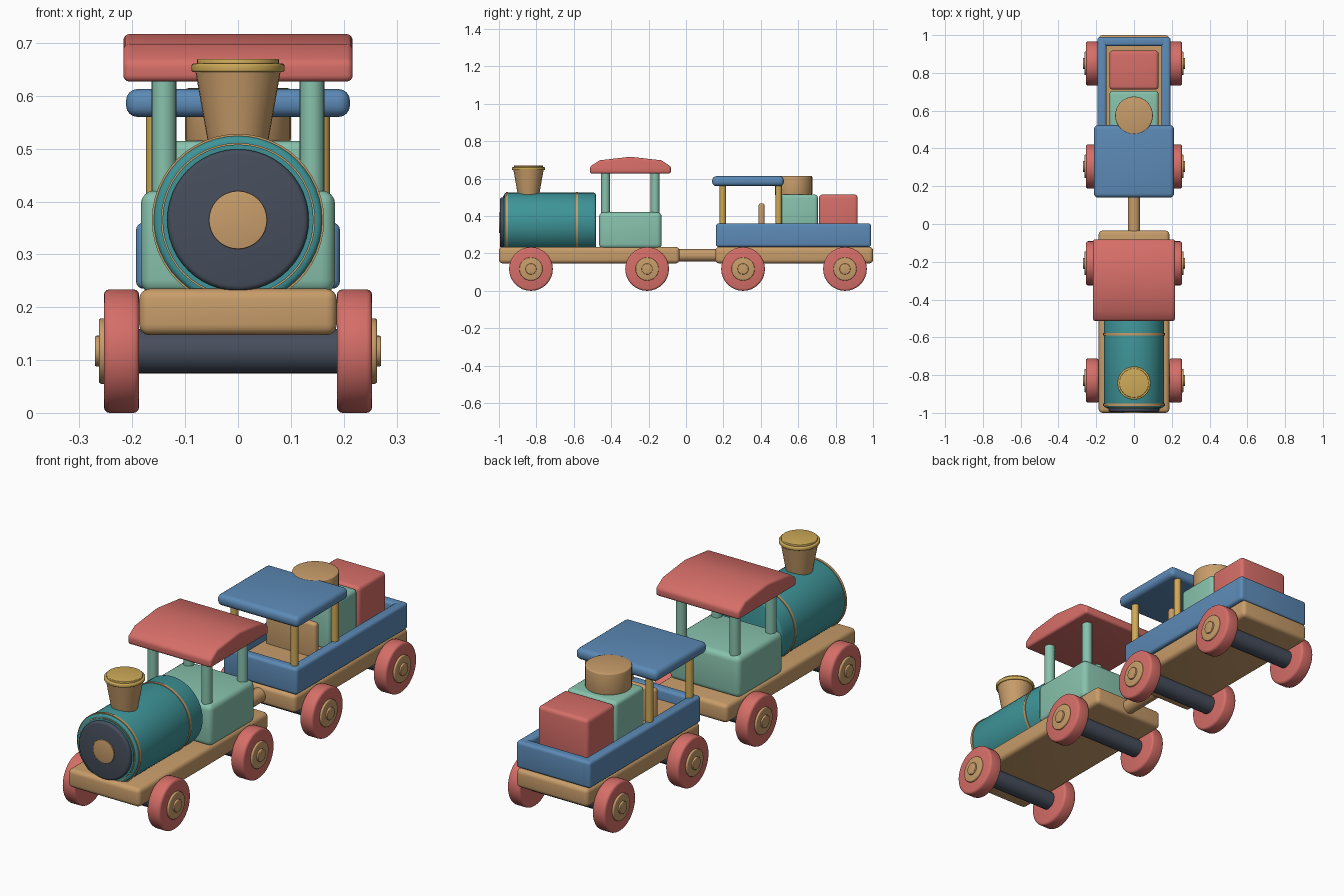
import bpy, bmesh, math
from mathutils import Matrix, Vector

if "Cube" in bpy.data.objects:
    bpy.data.objects.remove(bpy.data.objects["Cube"], do_unlink=True)


def material(name, r, g, b):
    lin = [(c / 255 / 12.92) if c < 11 else ((c / 255 + 0.055) / 1.055) ** 2.4 for c in (r, g, b)]
    m = bpy.data.materials.new(name)
    m.use_nodes = True
    m.diffuse_color = (*lin, 1)
    m.node_tree.nodes["Principled BSDF"].inputs["Base Color"].default_value = (*lin, 1)
    return m


RED = material("coral red", 214, 110, 104)
TEAL = material("teal", 62, 148, 152)
MINT = material("mint green", 136, 194, 173)
BLUE = material("soft blue", 92, 138, 182)
WOOD = material("natural wood", 200, 157, 106)
GOLD = material("golden yellow", 206, 170, 88)
DARK = material("charcoal", 70, 78, 92)


def finish(name, bm, mat, bevel=0, segments=4):
    """Round the hard edges, then make a smooth-by-angle object."""
    bmesh.ops.recalc_face_normals(bm, faces=bm.faces)
    if bevel:
        hard = [e for e in bm.edges if e.calc_face_angle(0) > 0.8]
        bmesh.ops.bevel(bm, geom=hard, offset=bevel, segments=segments,
                        profile=0.5, affect='EDGES', clamp_overlap=True)
    mesh = bpy.data.meshes.new(name)
    bm.to_mesh(mesh)
    bm.free()
    mesh.materials.append(mat)
    ob = bpy.data.objects.new(name, mesh)
    bpy.context.collection.objects.link(ob)
    bpy.ops.object.select_all(action='DESELECT')
    ob.select_set(True)
    bpy.context.view_layer.objects.active = ob
    bpy.ops.object.shade_smooth_by_angle(angle=math.radians(32))
    return ob


def box(name, mat, x, y, z, bevel=0.02):
    """Rounded box from (min, max) ranges."""
    bm = bmesh.new()
    bmesh.ops.create_cube(bm, size=1)
    for v in bm.verts:
        v.co = Vector([(a + b) / 2 + c * (b - a) for c, (a, b) in zip(v.co, (x, y, z))])
    return finish(name, bm, mat, bevel)


TURN = {'X': Matrix.Rotation(math.pi / 2, 4, 'Y'),
        'Y': Matrix.Rotation(-math.pi / 2, 4, 'X'),
        'Z': Matrix.Identity(4)}


def rod(name, mat, axis, centre, span, r1, r2=None, bevel=0, sides=32, segments=3):
    """Cylinder or cone along an axis, spanning (start, end) on it."""
    bm = bmesh.new()
    bmesh.ops.create_cone(bm, cap_ends=True, segments=sides, radius1=r1,
                          radius2=r1 if r2 is None else r2, depth=span[1] - span[0])
    place = list(centre)
    place['XYZ'.index(axis)] = sum(span) / 2
    bm.transform(Matrix.Translation(place) @ TURN[axis])
    return finish(name, bm, mat, bevel, segments)


# Chassis boards and coupling
box("engine_base", WOOD, (-.187, .187), (-1, -.035), (.147, .235))
box("wagon_base", WOOD, (-.187, .187), (.157, 1), (.147, .235))
rod("coupling_rod", WOOD, 'Y', (0, 0, .19), (-.08, .2), .033)

# Axles and wheels
AXLE_Z = .117
for label, y in (("engine_front", -.829), ("engine_rear", -.208),
                 ("wagon_front", .305), ("wagon_rear", .85)):
    rod(label + "_axle", DARK, 'X', (0, y, AXLE_Z), (-.2, .2), .042)
    for side, s in (("left", 1), ("right", -1)):
        at = (0, y, AXLE_Z)
        for part, mat, a, b, r, bev in (("wheel", RED, .187, .254, AXLE_Z, .011),
                                        ("hub", WOOD, .24, .263, .062, .004),
                                        ("hub_cap", WOOD, .25, .271, .029, .003)):
            rod(f"{label}_{part}_{side}", mat, 'X', at, sorted((s * a, s * b)), r, bevel=bev)

# Boiler, bands and front door
BOILER = (0, 0, .365)
rod("boiler", TEAL, 'Y', BOILER, (-.972, -.482), .16, bevel=.012, sides=48)
for label, y in (("front", -.957), ("rear", -.583)):
    rod("boiler_band_" + label, WOOD, 'Y', BOILER, (y - .006, y + .006), .163, sides=48)
rod("door_ring", WOOD, 'Y', BOILER, (-.975, -.96), .146, sides=48)
rod("door_trim", TEAL, 'Y', BOILER, (-.978, -.96), .143, sides=48)
rod("boiler_door", DARK, 'Y', BOILER, (-.995, -.95), .134, bevel=.01, sides=48)
rod("door_knob", WOOD, 'Y', BOILER, (-1, -.97), .055, bevel=.002)

# Chimney
STACK = (0, -.842, 0)
rod("chimney", WOOD, 'Z', STACK, (.49, .648), .053, .081)
rod("chimney_cap", GOLD, 'Z', STACK, (.645, .661), .088, bevel=.004)
rod("chimney_lid", GOLD, 'Z', STACK, (.655, .67), .078, bevel=.003)

# Cab body and posts
box("cab", MINT, (-.184, .184), (-.465, -.13), (.225, .421), .026)
for side, x in (("left", .14), ("right", -.14)):
    for label, y in (("front", -.43), ("rear", -.165)):
        rod(f"cab_post_{label}_{side}", MINT, 'Z', (x, y, 0), (.4, .65), .0235, sides=20)

# Arched cab roof, extruded across the width from a mirrored profile
half = [(.216, .627), (.216, .665), (.165, .698), (0, .717)]
outline = half + [(-y, z) for y, z in reversed(half[:-1])]
bm = bmesh.new()
ends = []
for x in (-.217, .217):
    ends.append([bm.verts.new((x, y - .297, z)) for y, z in outline])
    bm.faces.new(ends[-1])
for i in range(len(outline)):
    j = (i + 1) % len(outline)
    bm.faces.new((ends[0][i], ends[0][j], ends[1][j], ends[1][i]))
finish("cab_roof", bm, RED, .012)

# Wagon tray: walls around a raised wooden floor
WALL_Z = (.235, .36)
for side, s in (("left", 1), ("right", -1)):
    box("tray_wall_" + side, BLUE, sorted((s * .145, s * .193)), (.16, .99), WALL_Z, .014)
for label, a, b in (("front", .16, .208), ("rear", .942, .99)):
    box("tray_wall_" + label, BLUE, (-.193, .193), (a, b), WALL_Z, .014)
box("tray_floor", WOOD, (-.15, .15), (.2, .95), (.23, .31), 0)
box("seat_back", WOOD, (-.13, .13), (.388, .42), (.29, .468), .013)

# Wagon canopy
for side, x in (("left", .157), ("right", -.157)):
    for label, y in (("front", .197), ("rear", .495)):
        rod(f"canopy_post_{label}_{side}", GOLD, 'Z', (x, y, 0), (.3, .58), .017, sides=20)
box("canopy", BLUE, (-.212, .212), (.14, .523), (.56, .613), .022)

# Cargo
box("mint_crate", MINT, (-.13, .13), (.49, .705), (.3, .515), .018)
box("red_crate", RED, (-.13, .13), (.711, .918), (.3, .515), .018)
rod("drum", WOOD, 'Z', (0, .575, 0), (.512, .6145), .1, bevel=.006)
